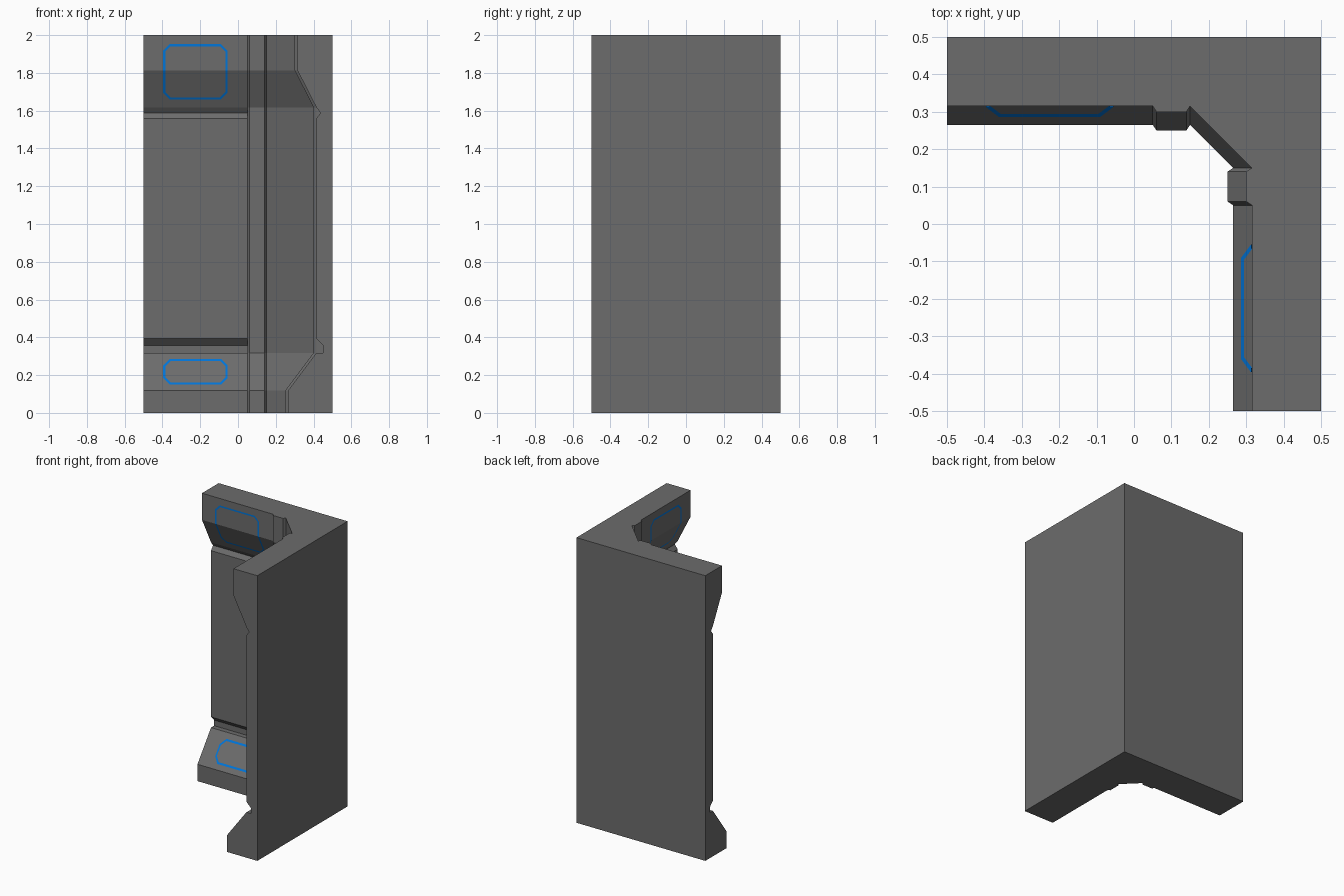
import bpy, bmesh
from mathutils import Matrix

if "Cube" in bpy.data.objects:
    bpy.data.objects.remove(bpy.data.objects["Cube"])


def material(name, color):
    m = bpy.data.materials.new(name)
    m.diffuse_color = (*color, 1)
    m.use_nodes = True
    m.node_tree.nodes["Principled BSDF"].inputs["Base Color"].default_value = m.diffuse_color
    return m


GREY = material("dark grey panel", (0.15, 0.15, 0.15))
BLUE = material("blue trim", (0.0, 0.18, 0.70))

# The design is symmetric across the x = y diagonal
SWAP = Matrix(((0, 1, 0, 0), (1, 0, 0, 0), (0, 0, 1, 0), (0, 0, 0, 1)))

# Inner face distance by height: (z, d)
LEVELS = [(0, .265), (.118, .265), (.318, .415), (1.617, .415), (1.813, .315), (2, .315)]


def depth(z):
    for (z0, d0), (z1, d1) in zip(LEVELS, LEVELS[1:]):
        if z <= z1:
            return d0 + (d1 - d0) * (z - z0) / (z1 - z0)
    return LEVELS[-1][1]


def loft(name, rings, mat, caps=(True, True), closed=False, mirror=False, solid=True):
    """Skin a series of equal-length closed loops of points."""
    bm = bmesh.new()
    vr = [[bm.verts.new(p) for p in r] for r in rings]
    n = len(vr[0])
    for a, b in zip(vr, vr[1:]):
        for i in range(n):
            j = (i + 1) % n
            bm.faces.new((a[i], a[j], b[j], b[i]))
    if caps[0]:
        bm.faces.new(vr[0][::-1])
    if caps[1]:
        bm.faces.new(vr[-1])
    if solid:
        bmesh.ops.recalc_face_normals(bm, faces=bm.faces[:])
    else:
        # open strips face the room
        for f in bm.faces:
            f.normal_update()
            if f.normal.y > 0:
                f.normal_flip()
    if mirror:
        bmesh.ops.transform(bm, matrix=SWAP, verts=bm.verts[:])
        bmesh.ops.reverse_faces(bm, faces=bm.faces[:])
    me = bpy.data.meshes.new(name)
    bm.to_mesh(me)
    bm.free()
    me.materials.append(mat)
    ob = bpy.data.objects.new(name, me)
    bpy.context.collection.objects.link(ob)
    return ob


# Corner core: two ribs joined by a diagonal face, lofted through the heights
rings = []
for z, d in LEVELS:
    half = [(.05, .5), (.05, d), (.06, d - .015), (.14, d - .015), (.15, d)]
    plan = half + [(y, x) for x, y in reversed(half)] + [(.5, .5)]
    rings.append([(x, y, z) for x, y in plan])
loft("corner_column", rings, GREY)

# Wall profile with a stepped lower groove and a V-shaped upper groove
profile = [(.5, 0), (.265, 0), (.265, .118), (.415, .318), (.45, .318), (.45, .357),
           (.415, .393), (.415, 1.559), (.437, 1.588), (.415, 1.617),
           (.315, 1.813), (.315, 2), (.5, 2)]


def trim_loop(x0, x1, z0, z1, cut, inset):
    """Cut-corner rectangle laid on the wall face, split at the crease."""
    x0, x1, z0, z1 = x0 + inset, x1 - inset, z0 + inset, z1 - inset
    c = cut - inset * .586
    zm = 1.813 if z0 < 1.813 < z1 else (z0 + z1) / 2
    pts = [(x0 + c, z0), (x1 - c, z0), (x1, z0 + c), (x1, zm), (x1, z1 - c),
           (x1 - c, z1), (x0 + c, z1), (x0, z1 - c), (x0, zm), (x0, z0 + c)]
    return [(x, depth(z) - .002, z) for x, z in pts]


for side, mirror in (("back", False), ("right", True)):
    wall = [[(x, y, z) for y, z in profile] for x in (-.5, .05)]
    loft(side + "_wall", wall, GREY, mirror=mirror)
    # Thin blue outlines on the base slope and the top overhang
    for part, z0, z1 in (("lower", .149, .286), ("upper", 1.660, 1.952)):
        ring = [trim_loop(-.396, -.055, z0, z1, .035, i) for i in (0, .011)]
        loft(f"{side}_{part}_trim", ring, BLUE, (False, False), mirror=mirror, solid=False)
